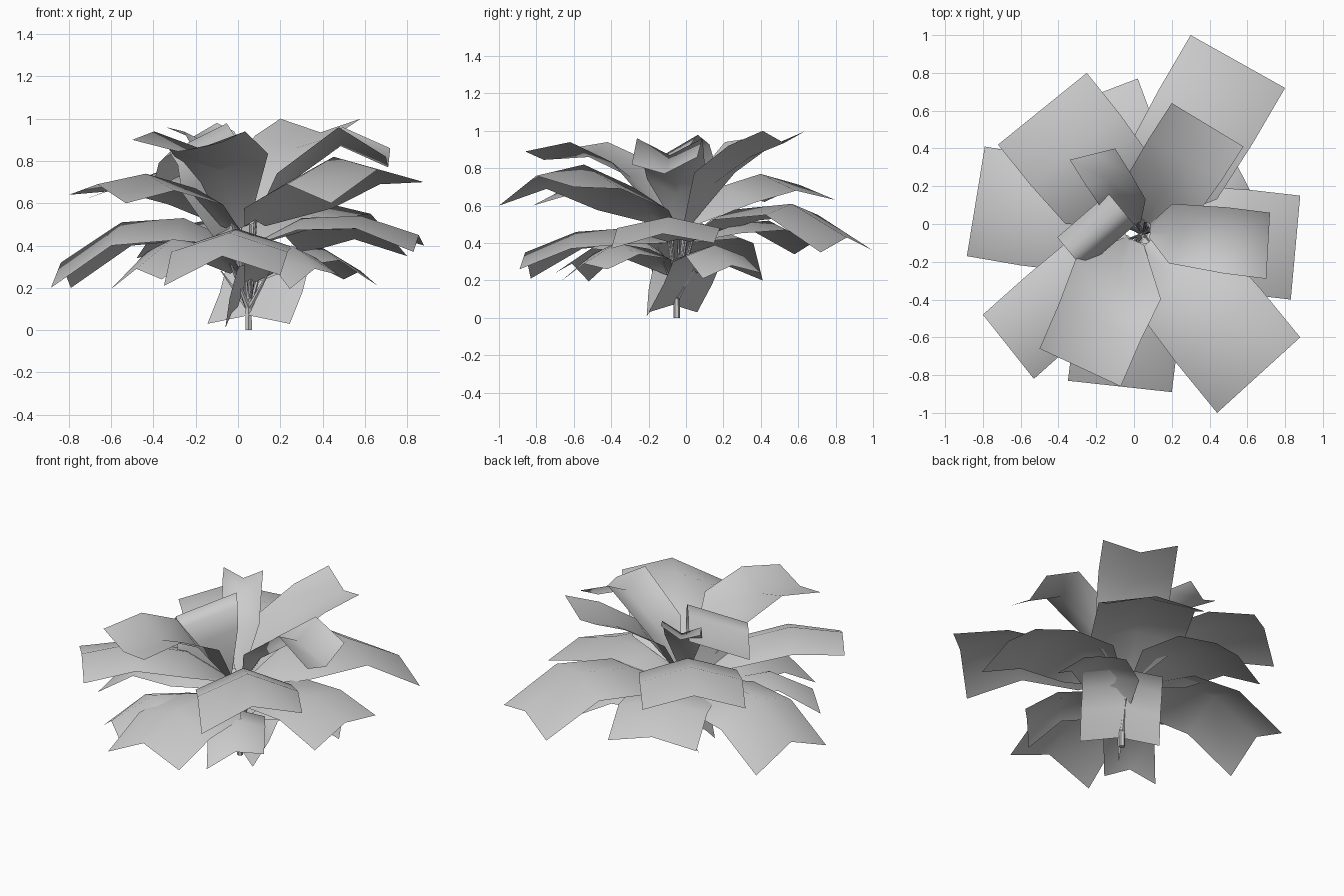
import bpy, bmesh, math
from mathutils import Vector as V

if "Cube" in bpy.data.objects:
    bpy.data.objects.remove(bpy.data.objects["Cube"])

CROWN = V((0.03, -0.03, 0))
ROOT = V((0.05, -0.05, 0.1))


def card(name, rows):
    """Leaf card: rows of (left, crease, right) points joined by quads."""
    bm = bmesh.new()
    vs = [[bm.verts.new(p) for p in r] for r in rows]
    for r0, r1 in zip(vs, vs[1:]):
        for i in range(len(r0) - 1):
            bm.faces.new((r0[i], r0[i + 1], r1[i + 1], r1[i]))
    bmesh.ops.recalc_face_normals(bm, faces=bm.faces)
    me = bpy.data.meshes.new(name)
    bm.to_mesh(me)
    bm.free()
    ob = bpy.data.objects.new(name, me)
    bpy.context.collection.objects.link(ob)
    for p in me.polygons:
        p.use_smooth = True
    return ob


def stalk(name, a, b, r0, r1):
    """Thin tapered rod between two points."""
    a, b = V(a), V(b)
    bpy.ops.mesh.primitive_cone_add(vertices=6, radius1=r0, radius2=r1,
                                    depth=(b - a).length, location=(a + b) / 2)
    ob = bpy.context.object
    ob.name = name
    ob.rotation_euler = (b - a).to_track_quat('Z', 'Y').to_euler()


def leaf(name, a, b, crease, fold, s1=0.33, w1=0.95):
    """Folded leaf from the crown to tip corners a, b (x, y, z).
    crease: crease heights from base to tip; fold: edge height above the crease;
    s1, w1: place and width of the shoulder row."""
    a, b = V(a), V(b)
    mid, half = (a + b) / 2, (b - a) / 2
    half.z = 0
    rows = []
    for s, w, z in zip((0.08, s1, 0.67, 1), (0.22, w1, 1, 1), crease):
        c = CROWN.lerp(V((mid.x, mid.y, 0)), s)
        c.z = z
        up = V((0, 0, fold * w))
        rows.append((c - half * w + up, c, c + half * w + up))
    # tip corners sit exactly where they were read
    rows[-1] = (a, rows[-1][1], b)
    card(name, rows)
    stalk(name + "_stalk", ROOT, rows[0][1], 0.008, 0.006)


# Upper leaves, creased into troughs
leaf("upper_leaf_right", (.70, -.29, .82), (.72, .06, .86), (.50, .66, .87, .77), .09, .24, .9)
leaf("upper_leaf_back", (.58, .41, 1.0), (.20, .64, 1.0), (.50, .72, .86, .935), .06)
leaf("upper_leaf_front", (-.50, -.66, .90), (-.07, -.86, .89), (.48, .75, .86, .845), .08, .36, 1.05)
leaf("upper_leaf_inner", (-.10, .40, .98), (-.34, .34, .96), (.50, .72, .88, .91), .06)

# Middle leaves, spreading wide, creased into roofs
leaf("middle_leaf_front_right", (.44, -1.0, .60), (.88, -.60, .70), (.52, .70, .82, .76), -.13)
leaf("middle_leaf_back_left", (-.25, .80, .63), (-.72, .42, .62), (.52, .70, .77, .71), -.09)
leaf("middle_leaf_front_left", (-.80, -.48, .64), (-.53, -.82, .60), (.50, .67, .74, .69), -.08)

# Lower leaves, creased into roofs and drooping
leaf("lower_leaf_back_right", (.80, .72, .35), (.30, 1.0, .36), (.44, .58, .61, .43), -.06)
leaf("lower_leaf_right", (.83, -.40, .37), (.88, .15, .40), (.42, .53, .54, .45), -.06)
leaf("lower_leaf_left", (-.79, .41, .20), (-.885, -.17, .20), (.43, .53, .51, .32), -.11)
leaf("lower_leaf_front", (-.35, -.83, .21), (.20, -.89, .26), (.42, .48, .46, .35), -.09)
leaf("lower_leaf_back", (.02, .77, .35), (-.48, .58, .34), (.42, .50, .52, .40), -.05)

# Bottom leaves, smaller and mostly hidden
leaf("bottom_leaf_front", (.245, -.67, .195), (.48, -.42, .26), (.24, .37, .40, .29), -.06)
leaf("bottom_leaf_left", (-.60, -.52, .195), (-.36, -.70, .24), (.28, .41, .43, .29), -.06)
leaf("bottom_leaf_right", (.66, .09, .21), (.50, .40, .24), (.24, .36, .39, .28), -.06)

# Curled young leaf rolling over to the left, outer side lower
rows = []
for out, z in ((.03, .46), (-.03, .72), (.0, .85), (.06, .91), (.14, .86), (.19, .73)):
    c = V((-.15 if z > .5 else -.06, -.10 if z > .5 else -.06, z)) + V((-.64, .77, 0)) * out
    w = V((-.75, -.65, -.38)) * (.18 if z > .5 else .05)
    rows.append((c - w, c, c + w))
card("curled_leaf", rows)

# Wilted leaf hanging beside the stem
a, b = V((.245, -.20, .03)), V((-.145, .06, .04))
rows = []
for off, z in ((V((.16, .22, 0)), .34), (V((.09, .13, 0)), .30), (V((.06, .08, 0)), .18), (V(), .03)):
    p, q = a + off, b + off
    m = (p + q) / 2
    p.z = q.z = z
    m.z = z + .04
    rows.append((p, m, q))
card("hanging_leaf", rows)

# Narrow wilted leaf seen edge-on from the front
card("narrow_leaf", [
    (V((.0, -.17, .30)), V((.03, -.11, .31)), V((.06, -.05, .30))),
    (V((-.04, -.20, .15)), V((-.01, -.13, .18)), V((.02, -.07, .18))),
    (V((-.06, -.21, .01)), V((-.03, -.15, .08)), V((.0, -.09, .11)))])

# Main stem and bare low shoots
stalk("stem", (.05, -.05, 0), (.05, -.05, .15), .018, .016)
for i, tip in enumerate([(-.06, -.15, .38), (.16, -.12, .30), (.12, .08, .33), (-.08, .05, .28)]):
    stalk(f"shoot_{i + 1}", (.05, -.05, .10), tip, .014, .003)
